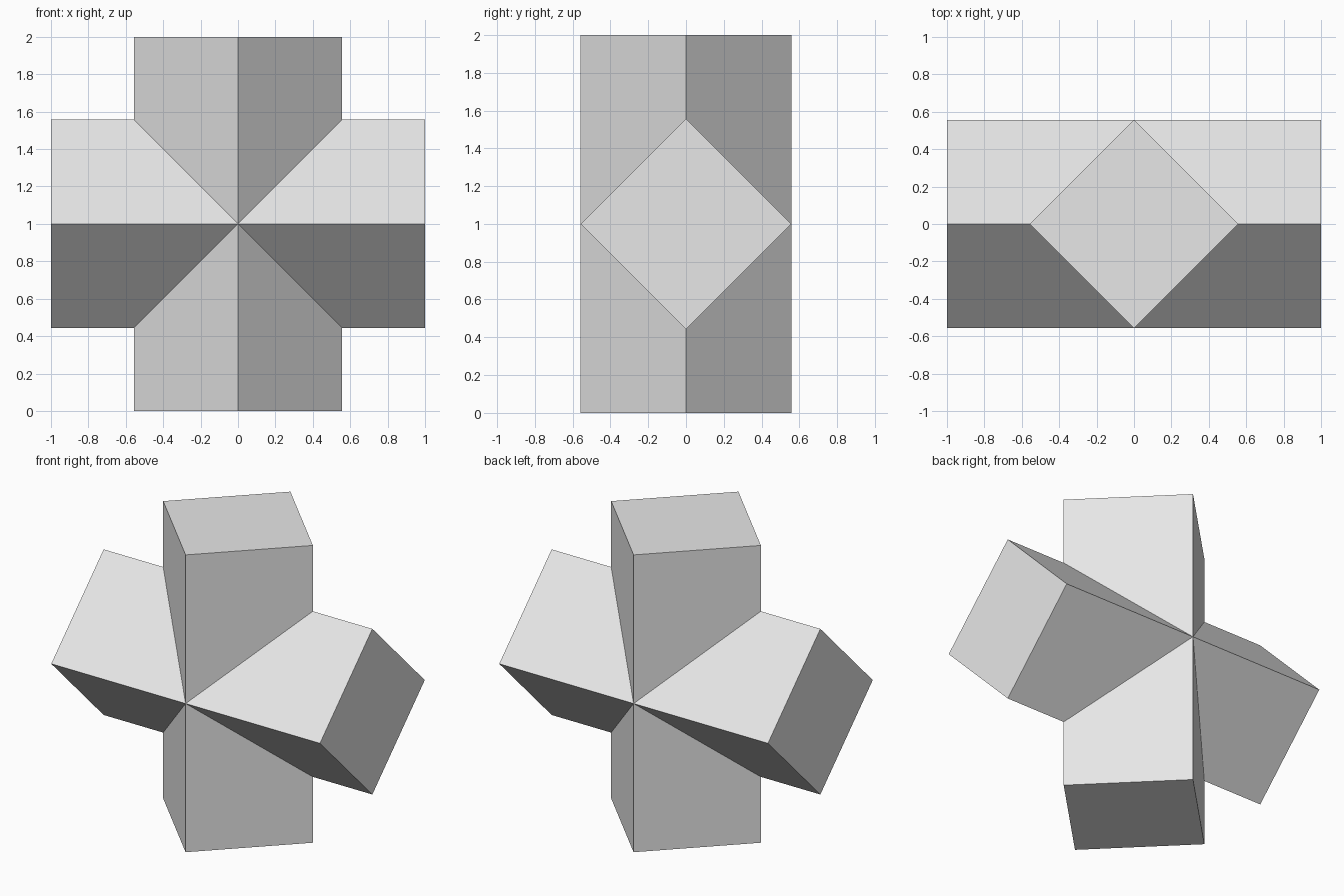
import bpy
import bmesh
from math import pi
from mathutils import Matrix, Vector

HALF = 0.557   # half diagonal of the square bar
REACH = 1.0    # arm length from the centre

cube = bpy.data.objects.get("Cube")
if cube:
    bpy.data.objects.remove(cube, do_unlink=True)

# Plain grey material
grey = bpy.data.materials.new("light_grey")
grey.use_nodes = True
colour = (0.8, 0.8, 0.8, 1)
grey.diffuse_color = colour
for node in grey.node_tree.nodes:
    if node.type == 'BSDF_PRINCIPLED':
        node.inputs["Base Color"].default_value = colour

bm = bmesh.new()


def add_arm(angle):
    """Diamond-section arm along x, mitred at the centre, turned about y."""
    turn = Matrix.Rotation(angle, 3, 'Y')
    section = [(HALF, 0), (0, HALF), (-HALF, 0), (0, -HALF)]
    outer = [bm.verts.new(turn @ Vector((REACH, y, z))) for y, z in section]
    inner = [bm.verts.new(turn @ Vector((abs(z), y, z))) for y, z in section]
    bm.faces.new(outer)
    for i in range(4):
        j = (i + 1) % 4
        bm.faces.new((outer[i], inner[i], inner[j], outer[j]))


# Four arms meeting along their mitres
for k in range(4):
    add_arm(k * pi / 2)
bmesh.ops.remove_doubles(bm, verts=bm.verts[:], dist=0.0001)
bmesh.ops.recalc_face_normals(bm, faces=bm.faces[:])
bmesh.ops.translate(bm, verts=bm.verts[:], vec=(0, 0, REACH))

mesh = bpy.data.meshes.new("crossed_bars")
bm.to_mesh(mesh)
bm.free()
mesh.materials.append(grey)
bpy.context.collection.objects.link(bpy.data.objects.new("crossed_bars", mesh))
